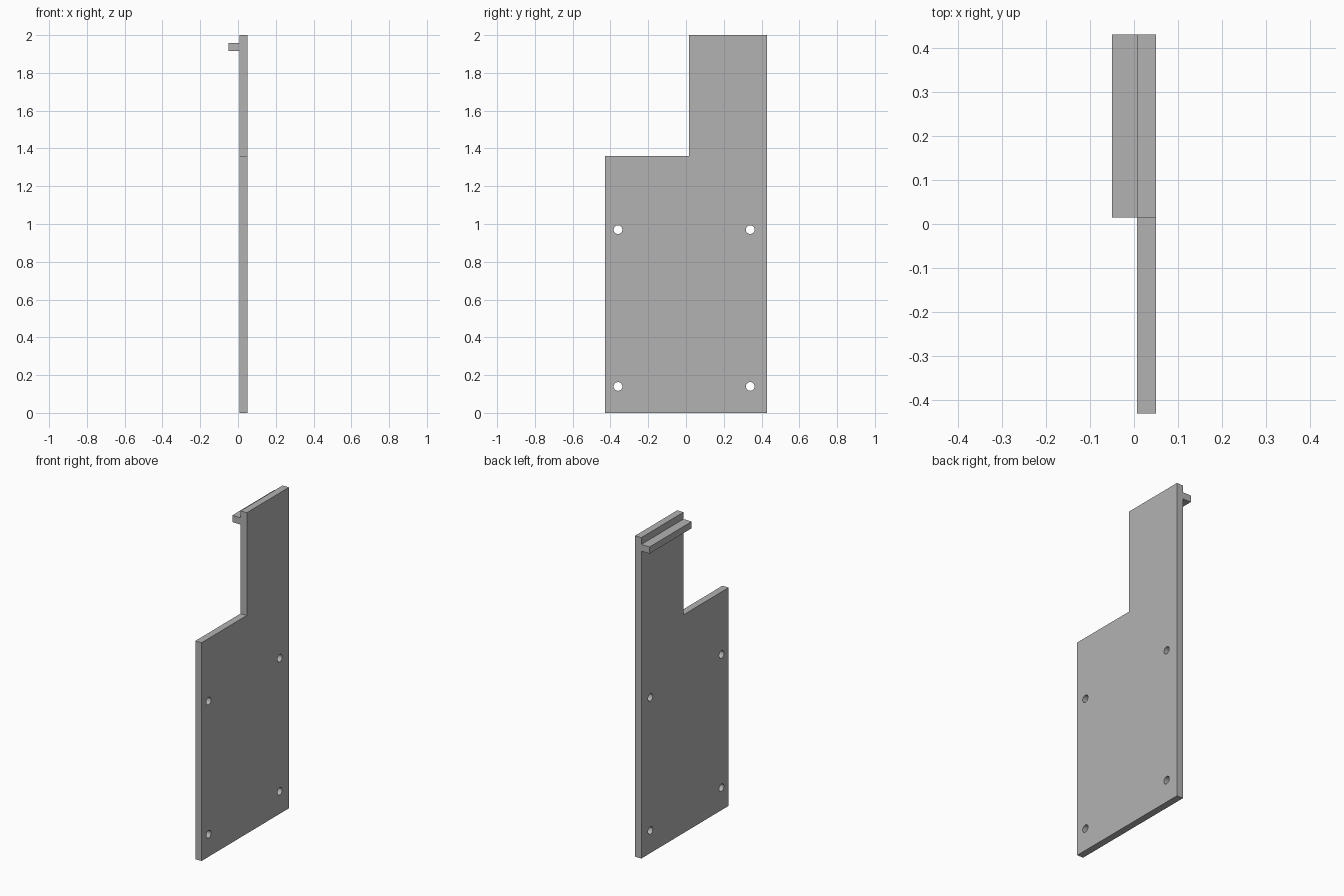
import bpy, bmesh
from mathutils import Matrix

default = bpy.data.objects.get("Cube")
if default:
    bpy.data.objects.remove(default, do_unlink=True)

BACK, FACE = 0.007, 0.05              # plate thickness range in x
HALF, STEP_Y, STEP_Z, TOP = 0.43, 0.015, 1.36, 2.0

grey = bpy.data.materials.new("grey")
grey.use_nodes = True
colour = (0.45, 0.45, 0.45, 1)
grey.diffuse_color = colour
grey.node_tree.nodes["Principled BSDF"].inputs["Base Color"].default_value = colour


def make_object(name, bm):
    bmesh.ops.recalc_face_normals(bm, faces=bm.faces)
    mesh = bpy.data.meshes.new(name)
    bm.to_mesh(mesh)
    bm.free()
    mesh.materials.append(grey)
    obj = bpy.data.objects.new(name, mesh)
    bpy.context.collection.objects.link(obj)
    return obj


def extrude_profile(name, points, x0, x1, open_end=False):
    """Extrude a (y, z) outline along x; open_end leaves out the face at x1."""
    bm = bmesh.new()
    face = bm.faces.new([bm.verts.new((x0, y, z)) for y, z in points])
    new = bmesh.ops.extrude_face_region(bm, geom=[face], use_keep_orig=True)["geom"]
    bmesh.ops.translate(bm, vec=(x1 - x0, 0, 0),
                        verts=[g for g in new if isinstance(g, bmesh.types.BMVert)])
    bmesh.ops.recalc_face_normals(bm, faces=bm.faces)
    if open_end:
        ends = [f for f in bm.faces if all(abs(v.co.x - x1) < 1e-5 for v in f.verts)]
        bmesh.ops.delete(bm, geom=ends, context='FACES_ONLY')
    return make_object(name, bm)


# Stepped flat plate
plate = extrude_profile("plate", [(-HALF, 0), (HALF, 0), (HALF, TOP), (STEP_Y, TOP),
                                  (STEP_Y, STEP_Z), (-HALF, STEP_Z)], BACK, FACE)

# Four round screw holes
bm = bmesh.new()
for y in (-0.36, 0.34):
    for z in (0.14, 0.97):
        place = Matrix.Translation((FACE, y, z)) @ Matrix.Rotation(1.5707963, 4, 'Y')
        bmesh.ops.create_cone(bm, cap_ends=True, segments=32, radius1=0.023,
                              radius2=0.023, depth=0.3, matrix=place)
cutter = make_object("hole_cutter", bm)
cutter.hide_render = True
holes = plate.modifiers.new("screw_holes", 'BOOLEAN')
holes.operation = 'DIFFERENCE'
holes.solver = 'EXACT'
holes.object = cutter
bpy.context.view_layer.objects.active = plate
bpy.ops.object.modifier_apply(modifier=holes.name)
bpy.data.objects.remove(cutter, do_unlink=True)

# Hooking ledge near the top, joined flush to the plate
extrude_profile("ledge", [(STEP_Y, 1.915), (HALF, 1.915), (HALF, 1.957), (STEP_Y, 1.957)],
                -0.05, BACK, open_end=True)
